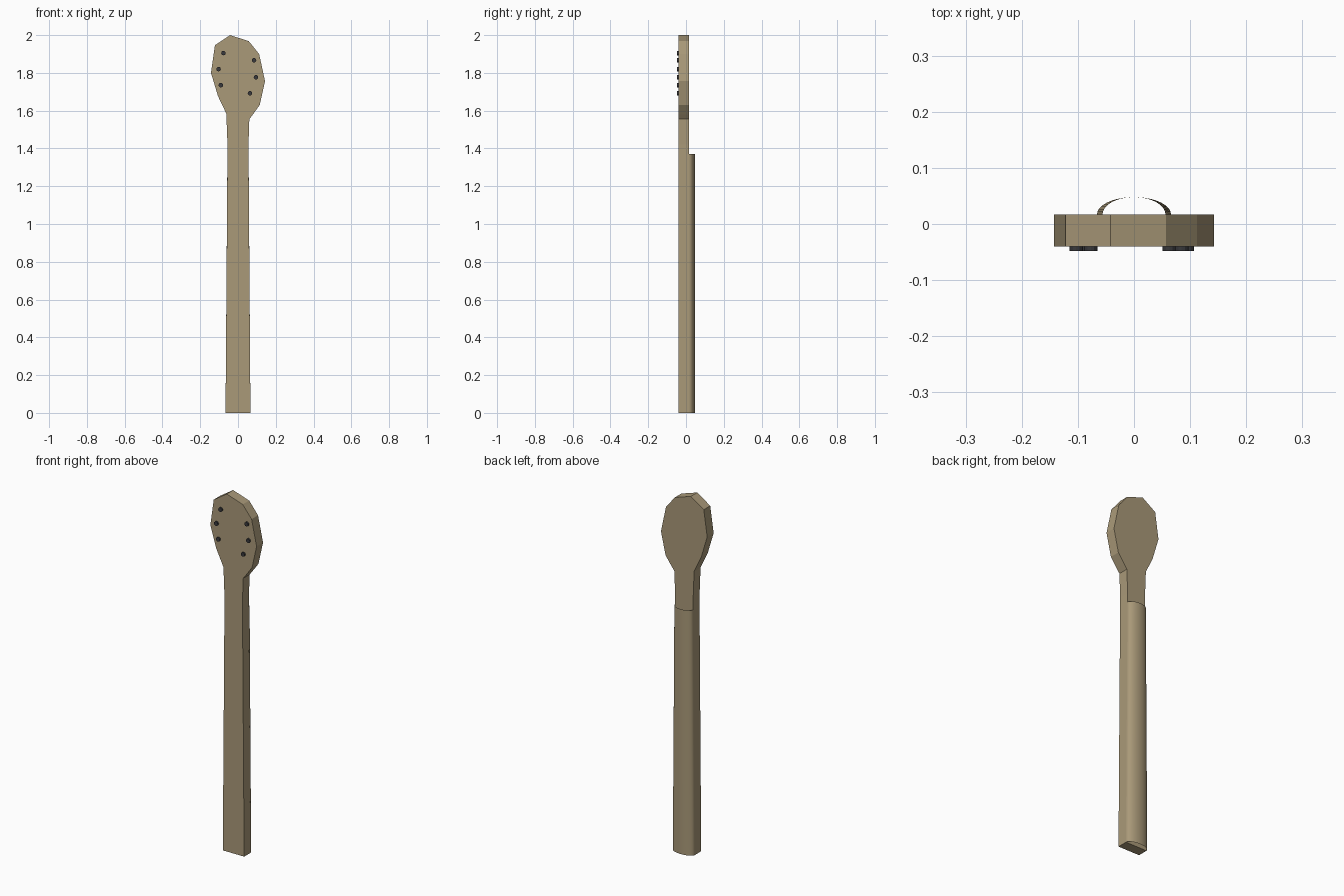
import bpy, bmesh, math

if "Cube" in bpy.data.objects:
    bpy.data.objects.remove(bpy.data.objects["Cube"])


def material(name, color):
    m = bpy.data.materials.new(name)
    m.diffuse_color = (*color, 1)
    m.use_nodes = True
    m.node_tree.nodes["Principled BSDF"].inputs["Base Color"].default_value = m.diffuse_color
    return m


def make_object(name, bm, mat):
    mesh = bpy.data.meshes.new(name)
    bm.to_mesh(mesh)
    bm.free()
    mesh.materials.append(mat)
    ob = bpy.data.objects.new(name, mesh)
    bpy.context.collection.objects.link(ob)
    return ob


wood = material("wood", (0.40, 0.32, 0.19))
dark = material("dark_metal", (0.04, 0.04, 0.045))

FRONT, BACK, DEPTH = -0.04, 0.017, 0.048

# Neck board and headstock: one flat outline, extruded
outline = [(-0.066, 0), (0.066, 0), (0.0555, 1.42), (0.060, 1.555), (0.079, 1.58),
           (0.115, 1.63), (0.143, 1.756), (0.112, 1.90), (0.057, 1.968),
           (-0.042, 2.0), (-0.122, 1.947), (-0.143, 1.80), (-0.106, 1.677),
           (-0.062, 1.585), (-0.0555, 1.42)]
bm = bmesh.new()
face = bm.faces.new([bm.verts.new((x, FRONT, z)) for x, z in outline])
ext = bmesh.ops.extrude_face_region(bm, geom=[face], use_keep_orig=True)
for v in ext["geom"]:
    if isinstance(v, bmesh.types.BMVert):
        v.co.y = BACK
bmesh.ops.recalc_face_normals(bm, faces=bm.faces)
make_object("neck_and_headstock", bm, wood)

# Rounded neck back: open half-ellipse shell, tapering upwards
SEG = 20
bm = bmesh.new()
rings = []
for z, half in ((0, 0.066), (1.37, 0.056)):
    rings.append([bm.verts.new((half * math.cos(math.pi * i / SEG),
                                BACK + (DEPTH - BACK) * math.sin(math.pi * i / SEG), z))
                  for i in range(SEG + 1)])
for i in range(SEG):
    f = bm.faces.new((rings[0][i], rings[0][i + 1], rings[1][i + 1], rings[1][i]))
    f.smooth = True
make_object("neck_back", bm, wood)

# Tuning pegs: small discs on the front of the headstock
pegs = [(-0.077, 1.905), (-0.103, 1.82), (-0.091, 1.735),
        (0.085, 1.867), (0.095, 1.777), (0.063, 1.692)]
for n, (x, z) in enumerate(pegs, 1):
    bpy.ops.mesh.primitive_cylinder_add(vertices=12, radius=0.012, depth=0.012,
                                        location=(x, -0.042, z),
                                        rotation=(math.pi / 2, 0, 0))
    peg = bpy.context.object
    peg.name = f"tuning_peg_{n}"
    peg.data.materials.append(dark)
